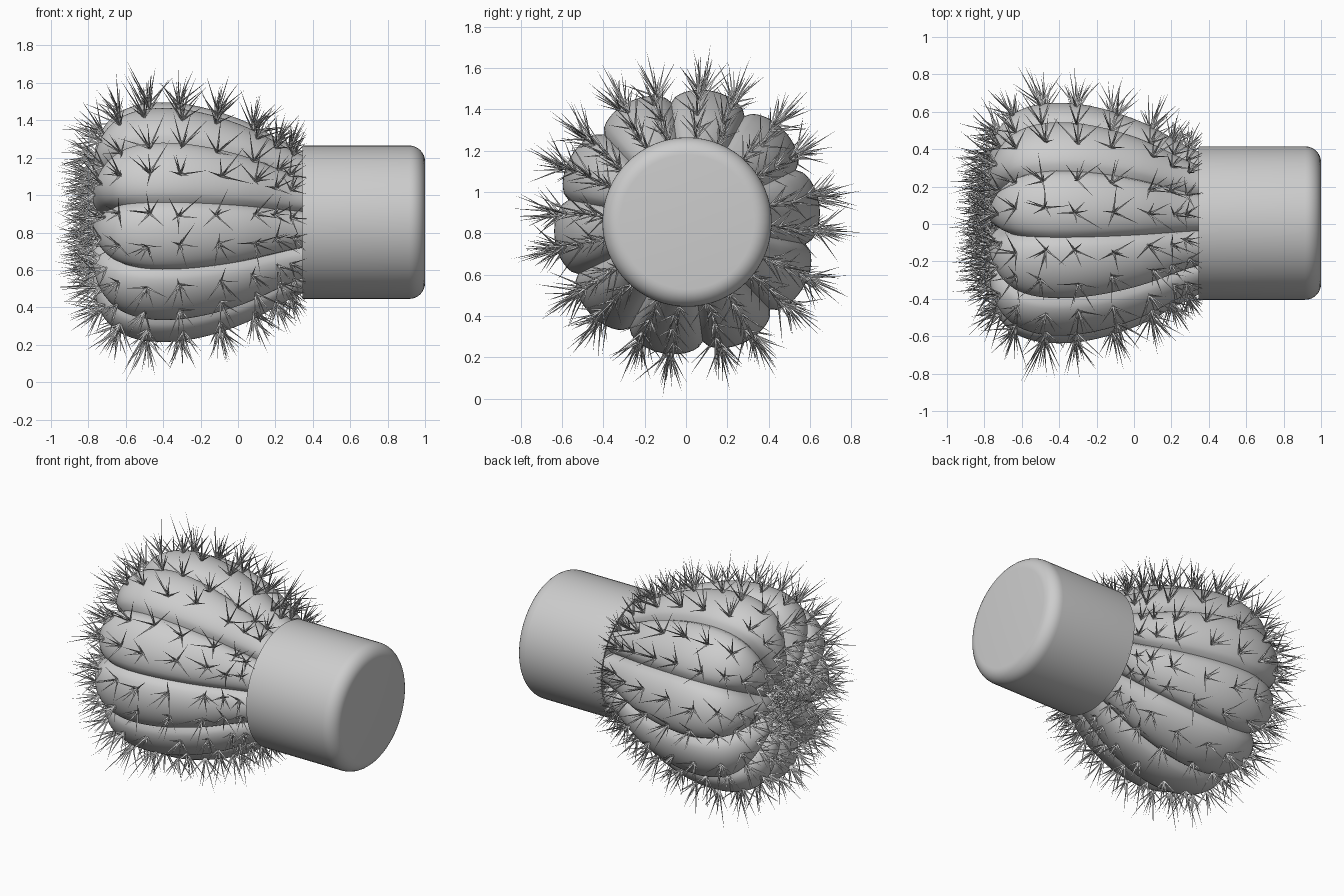
import bpy, bmesh, math, random
from mathutils import Vector

if "Cube" in bpy.data.objects:
    bpy.data.objects.remove(bpy.data.objects["Cube"])

random.seed(4)
CENTRE = Vector((0, 0.005, 0.855))
RIBS = 10
GROOVE = math.radians(10.5)      # angle of the first groove
STEP = 2 * math.pi / RIBS

# Rib crest profile (x, radius), from the dimple to the pot
PROFILE = [(-0.64, 0.02), (-0.69, 0.07), (-0.745, 0.14), (-0.775, 0.24), (-0.77, 0.36),
           (-0.74, 0.475), (-0.67, 0.57), (-0.565, 0.625), (-0.44, 0.645), (-0.3, 0.64),
           (-0.15, 0.61), (0.0, 0.56), (0.1, 0.515), (0.2, 0.46), (0.3, 0.405), (0.38, 0.37)]

grey = bpy.data.materials.new("grey")
grey.diffuse_color = (0.61, 0.61, 0.61, 1)
grey.use_nodes = True
grey.node_tree.nodes["Principled BSDF"].inputs["Base Color"].default_value = grey.diffuse_color


def finish(name, bm, smooth=None):
    mesh = bpy.data.meshes.new(name)
    bmesh.ops.recalc_face_normals(bm, faces=bm.faces)
    bm.to_mesh(mesh)
    bm.free()
    obj = bpy.data.objects.new(name, mesh)
    bpy.context.collection.objects.link(obj)
    mesh.materials.append(grey)
    if smooth:
        bpy.ops.object.select_all(action='DESELECT')
        obj.select_set(True)
        bpy.context.view_layer.objects.active = obj
        bpy.ops.object.shade_smooth_by_angle(angle=math.radians(smooth))
    return obj


def profile_at(s):
    """Smooth point and outward normal on the profile at parameter s."""
    last = len(PROFILE) - 1
    i = min(int(s), last - 1)
    t = s - i
    a, b, c, d = (Vector(PROFILE[max(0, min(last, i + k))]) for k in (-1, 0, 1, 2))
    p = 0.5 * (2 * b + (c - a) * t + (2 * a - 5 * b + 4 * c - d) * t * t
               + (3 * b - a - 3 * c + d) * t ** 3)
    tan = 0.5 * ((c - a) + 2 * (2 * a - 5 * b + 4 * c - d) * t
                 + 3 * (3 * b - a - 3 * c + d) * t * t)
    return p, Vector((-tan.y, tan.x)).normalized()


def surface(s, phi):
    """Point and rough normal on the ribbed body."""
    p, n = profile_at(s)
    u = 2 * (((phi - GROOVE) / STEP) % 1) - 1
    # grooves are deep at the dimple end and shallow along the sides
    fade = max(0, min(1, (s - 4) / 4))
    depth = (0.12 - 0.045 * fade) * min(1, p.y / 0.3)
    p = p - n * depth * (1 - math.sqrt(1 - 0.97 * u * u))
    radial = Vector((0, -math.cos(phi), math.sin(phi)))
    axis = Vector((1, 0, 0))
    return CENTRE + axis * p.x + radial * max(p.y, 0.005), axis * n.x + radial * n.y


def lathe(bm, rings):
    count = len(rings[0])
    verts = [[bm.verts.new(p) for p in ring] for ring in rings]
    for r0, r1 in zip(verts, verts[1:]):
        for j in range(count):
            k = (j + 1) % count
            bm.faces.new((r0[j], r0[k], r1[k], r1[j]))
    bm.faces.new(verts[0])
    bm.faces.new(verts[-1])


# Ribbed cactus body
bm = bmesh.new()
SEG = RIBS * 16
rows = [i / 4 for i in range(4 * (len(PROFILE) - 1) + 1)]
lathe(bm, [[surface(s, GROOVE + 2 * math.pi * j / SEG)[0] for j in range(SEG)] for s in rows])
finish("cactus_body", bm, 50)

# Pot with a rounded base, lying along x
bm = bmesh.new()
R, X0, X1, BEVEL = 0.41, 0.345, 1.0, 0.085
outline = [(X0 + 0.03, 0.33), (X0 + 0.03, R - 0.02), (X0, R - 0.012), (X0, R)]
for i in range(9):
    a = math.pi / 2 * i / 8
    outline.append((X1 - BEVEL + BEVEL * math.sin(a), R - BEVEL + BEVEL * math.cos(a)))
lathe(bm, [[CENTRE + Vector((x, r * math.cos(2 * math.pi * j / 64), r * math.sin(2 * math.pi * j / 64)))
            for j in range(64)] for x, r in outline])
finish("pot", bm, 35)


# Spines
def add_spine(bm, base, direction, length, radius=0.007):
    # keep every tip inside the overall extent and off the pot
    if direction.x < 0:
        length = min(length, (base.x + 1.0) / -direction.x)
    elif direction.x > 0:
        length = min(length, max(0.04, (0.37 - base.x) / direction.x))
    if direction.z < 0:
        length = min(length, base.z / -direction.z)
    side = direction.orthogonal().normalized()
    other = direction.cross(side)
    ring = [bm.verts.new(base - direction * 0.01 + radius * (
        side * math.cos(a) + other * math.sin(a))) for a in (0, 2.094, 4.189)]
    tip = bm.verts.new(base + direction * length)
    for j in range(3):
        bm.faces.new((ring[j], ring[(j + 1) % 3], tip))
    bm.faces.new(ring[::-1])


bm = bmesh.new()
STATIONS = [1.0, 2.0, 3.0, 4.0, 5.1, 6.3, 7.65, 8.95, 10.3, 11.9, 13.1, 13.9]
for rib in range(RIBS):
    for row, offset in enumerate((-4, 11)):
        phi = GROOVE + (rib + 0.5) * STEP + math.radians(offset)
        for s in STATIONS:
            if s < 3 and row:
                continue
            base, normal = surface(s + random.uniform(-0.12, 0.12),
                                   phi + math.radians(random.uniform(-1.5, 1.5)))
            side = normal.orthogonal().normalized()
            other = normal.cross(side)
            spin = random.uniform(0, 6.28)
            for k in range(7):
                a = spin + k * 2.4
                tilt = math.radians(10 + 7 * k + random.uniform(-6, 6))
                d = normal * math.cos(tilt) + math.sin(tilt) * (
                    side * math.cos(a) + other * math.sin(a))
                length = random.uniform(0.12, 0.23) * (1 if s < 13 else 0.8)
                add_spine(bm, base, d.normalized(), length)
            # one long leaning spine around the widest part
            if s == 7.65:
                add_spine(bm, base, (normal + Vector((-0.42, 0, 0))).normalized(), 0.26)
finish("spines", bm)
